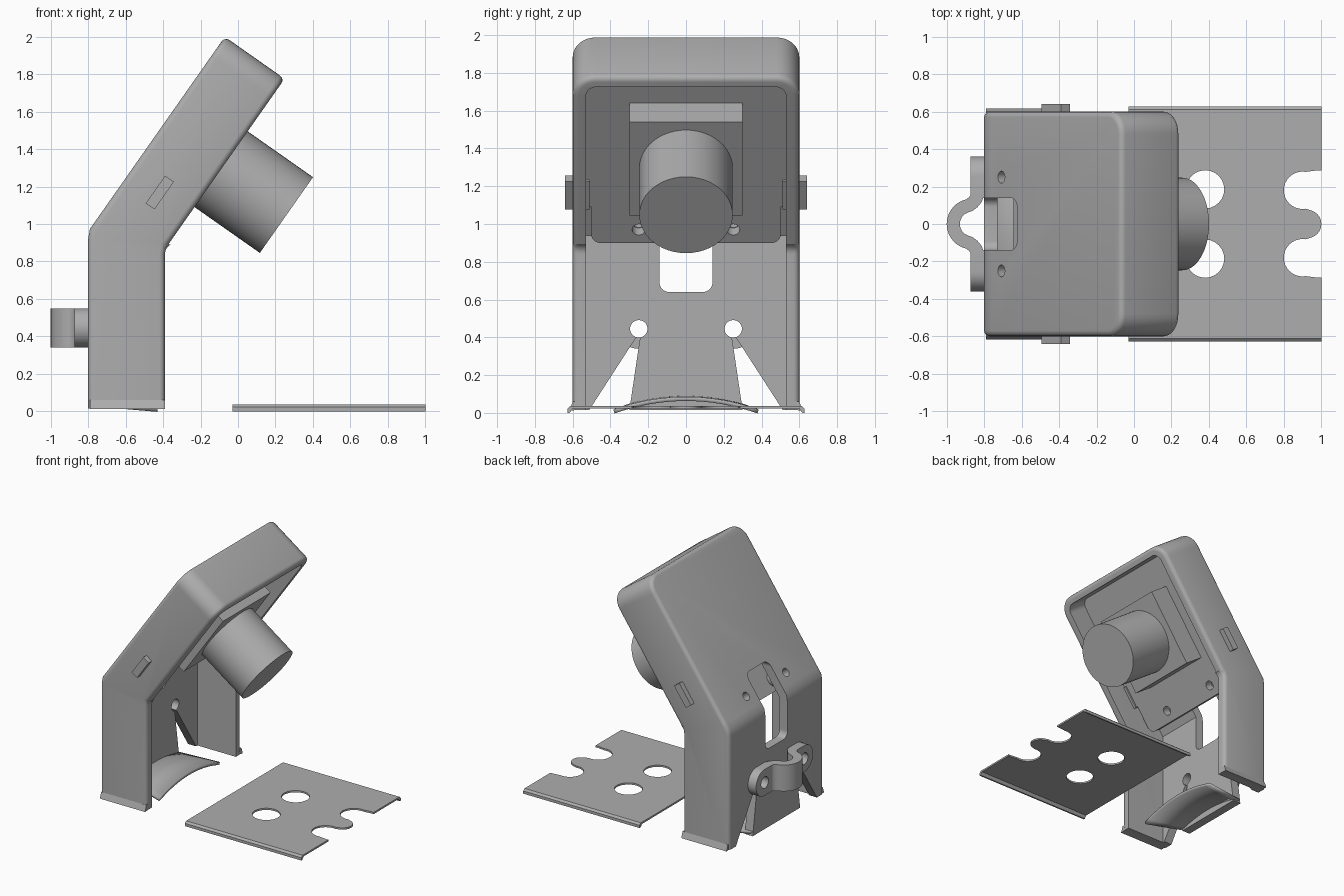
import bpy, bmesh, math
from mathutils import Vector

cube = bpy.data.objects.get("Cube")
if cube:
    bpy.data.objects.remove(cube)

grey = bpy.data.materials.new("plain_grey")
grey.use_nodes = True
colour = (0.42, 0.42, 0.42, 1)
grey.diffuse_color = colour
grey.node_tree.nodes["Principled BSDF"].inputs["Base Color"].default_value = colour

# Tilted frame of the upper housing: s runs up the slope, d goes in from the back
CORNER = Vector((-0.8, 0, 0.96))
UP = Vector((0.73, 0, 1.04)).normalized()
IN = Vector((UP.z, 0, -UP.x))


def tilt(s, y, d):
    return CORNER + UP * s + IN * d + Vector((0, y, 0))


def side(x, z, y):
    return Vector((x, y, z))


def end(y, z, x):
    return Vector((x, y, z))


def flat(x, y, z):
    return Vector((x, y, z))


def finish(name, bm):
    bmesh.ops.recalc_face_normals(bm, faces=bm.faces)
    mesh = bpy.data.meshes.new(name)
    bm.to_mesh(mesh)
    bm.free()
    mesh.materials.append(grey)
    ob = bpy.data.objects.new(name, mesh)
    bpy.context.collection.objects.link(ob)
    return ob


def round_edges(bm, test, radius, segments=5):
    edges = [e for e in bm.edges if test(e.verts[0].co, e.verts[1].co)]
    bmesh.ops.bevel(bm, geom=edges, offset=radius, segments=segments,
                    profile=0.5, affect='EDGES')


def prism_mesh(points, frame, lo, hi):
    bm = bmesh.new()
    a = [bm.verts.new(frame(u, v, lo)) for u, v in points]
    b = [bm.verts.new(frame(u, v, hi)) for u, v in points]
    bm.faces.new(a)
    bm.faces.new(b[::-1])
    n = len(points)
    for i in range(n):
        j = (i + 1) % n
        bm.faces.new((a[i], b[i], b[j], a[j]))
    bmesh.ops.recalc_face_normals(bm, faces=bm.faces)
    return bm


def prism(name, points, frame, lo, hi):
    return finish(name, prism_mesh(points, frame, lo, hi))


def arc(cu, cv, r, a0, a1, n=10):
    angles = [math.radians(a0 + (a1 - a0) * i / n) for i in range(n + 1)]
    return [(cu + r * math.cos(a), cv + r * math.sin(a)) for a in angles]


def circle(cu, cv, r, n=32):
    return arc(cu, cv, r, 0, 360, n)[:-1]


def rect(u0, u1, v0, v1, r=0.0):
    if not r:
        return [(u0, v0), (u1, v0), (u1, v1), (u0, v1)]
    return (arc(u1 - r, v1 - r, r, 0, 90) + arc(u0 + r, v1 - r, r, 90, 180)
            + arc(u0 + r, v0 + r, r, 180, 270) + arc(u1 - r, v0 + r, r, 270, 360))


def cut(ob, *cutters):
    bpy.context.view_layer.objects.active = ob
    for c in cutters:
        mod = ob.modifiers.new("cut", 'BOOLEAN')
        mod.operation, mod.solver, mod.object = 'DIFFERENCE', 'EXACT', c
        bpy.ops.object.modifier_apply(modifier=mod.name)
        bpy.data.objects.remove(c)


def xz(s, d):
    p = tilt(s, 0, d)
    return p.x, p.z


# Housing: bent outline, wide rounding on the top corners, small on the rest
TOP, DEPTH = 1.27, 0.39
outline = [(-0.8, 0.015), (-0.8, 0.92), (-0.79, 0.975), xz(0.07, 0),
           xz(TOP, 0), xz(TOP, DEPTH), xz(0.18, DEPTH), (-0.385, 0.88),
           (-0.39, 0.84), (-0.39, 0.015)]
bm = prism_mesh(outline, side, -0.6, 0.6)


def at_top(p):
    return (p - CORNER).dot(UP) > TOP - 0.002


round_edges(bm, lambda p, q: at_top(p) and at_top(q) and abs(p.y - q.y) < 0.01, 0.12, 8)
sharp = {e for e in bm.edges if e.calc_face_angle(0) > 0.9
         and max(v.co.z for v in e.verts) > 0.1}
bmesh.ops.bevel(bm, geom=list(sharp), offset=0.03, segments=4, profile=0.5, affect='EDGES')
housing = finish("housing", bm)

bm = prism_mesh([(-0.73, -0.2), (-0.73, 0.938), xz(1.21, 0.07), xz(1.21, 0.8), (0.6, -0.2)],
                side, -0.53, 0.53)
round_edges(bm, lambda p, q: abs(p.y - q.y) < 0.01 and min(p.z, q.z) > 1.2
            and (p - CORNER).dot(UP) > 1.2 and (q - CORNER).dot(UP) > 1.2, 0.06)
cut(housing, finish("hollow", bm))

# Back window, tongue slits and fixing holes
cut(housing, prism("window", rect(-0.14, 0.14, 0.64, 1.21, 0.05), end, -1, -0.45))
for m in (1, -1):
    slit = [(m * y, z) for y, z in ((0.24, 0.42), (0.27, 0.39), (0.535, -0.02), (0.305, -0.02))]
    cut(housing,
        prism("slit", slit, end, -0.9, -0.6),
        prism("hole", circle(m * 0.25, 0.445, 0.046), end, -0.9, -0.6),
        prism("screw_hole", circle(0.16, m * 0.25, 0.032), tilt, -0.1, 0.13))

# Inner mounting plate with bosses
plate_shape = (arc(0.123, -0.45, 0.05, 270, 180) + arc(0.123, 0.45, 0.05, 180, 90)
               + [(0.305, 0.5), (0.305, 0.535), (1.22, 0.535),
                  (1.22, -0.535), (0.305, -0.535), (0.305, -0.5)])
plate = prism("mounting_plate", plate_shape, tilt, 0.14, 0.21)
for m in (1, -1):
    cut(plate, prism("screw_hole", circle(0.16, m * 0.25, 0.035), tilt, 0.1, 0.3))
    boss = prism("screw_boss", circle(0.16, m * 0.25, 0.06), tilt, 0.06, 0.145)
    cut(boss, prism("bore", circle(0.16, m * 0.25, 0.032), tilt, 0, 0.2))

# Square base and lens barrel
prism("lens_base", rect(0.375, 0.98, -0.3, 0.3), tilt, 0.2, 0.385)
prism("lens_barrel", circle(0.68, 0, 0.247, 48), tilt, 0.2, 0.816)

# Side latches and flared feet
for m in (1, -1):
    bm = prism_mesh(rect(0.3, 0.48, 0.165, 0.222), lambda s, d, y: tilt(s, y, d),
                    m * 0.51, m * 0.64)
    finish("side_latch", bm)
    foot = [(m * y, z) for y, z in ((0.57, 0.06), (0.6, 0.06), (0.617, 0.012), (0.58, 0.015))]
    prism("foot_flare", foot, end, -0.79, -0.39)

# Curved flap at the bottom of the tongue
bm = bmesh.new()
rows = []
for x, half, top in ((-0.79, 0.3, 0.09), (-0.43, 0.385, 0.085)):
    ys = [half * (i / 8 - 1) for i in range(17)]
    rows.append([bm.verts.new((x, y, top - 0.45 * y * y)) for y in ys])
for i in range(16):
    bm.faces.new((rows[0][i], rows[0][i + 1], rows[1][i + 1], rows[1][i]))
flap = finish("bottom_flap", bm)
thick = flap.modifiers.new("thickness", 'SOLIDIFY')
thick.thickness, thick.offset = 0.022, -1

# Cable clip: two rounded ears and a loop
for m in (1, -1):
    shape = [(m * y, z) for y, z in [(0.14, 0.34)] + arc(0.255, 0.445, 0.105, -90, 90, 16) + [(0.14, 0.55)]]
    ear = prism("clip_ear", shape, end, -0.872, -0.798)
    cut(ear, prism("ear_hole", circle(m * 0.25, 0.445, 0.046), end, -1, -0.6))
half = [(-0.836, 0.2), (-0.836, 0.16), (-0.843, 0.135), (-0.86, 0.115), (-0.88, 0.1)]
path = ([Vector(p) for p in half] + [Vector(p) for p in arc(-0.865, 0, 0.1, 110, 250, 16)]
        + [Vector((x, -y)) for x, y in half[::-1]])
outer, inner = [], []
for i, p in enumerate(path):
    t = (path[min(i + 1, len(path) - 1)] - path[max(i - 1, 0)]).normalized()
    normal = Vector((t.y, -t.x)) * 0.035
    outer.append(tuple(p + normal))
    inner.append(tuple(p - normal))
prism("clip_loop", outer + inner[::-1], flat, 0.34, 0.55)

# Separate floor plate: scalloped end, two holes, turned-down lips
scallop = (arc(1.0, 0.345, 0.06, 270, 255, 2) + arc(0.9, 0.18, 0.1, 80, 280, 18)
           + arc(0.925, 0, 0.075, 75, 0, 8))
edge = [(1.0, 0.61), (1.0, 0.33)] + scallop
half = [(-0.03, 0.61)] + edge
sheet = prism("floor_plate", half + [(x, -y) for x, y in half[-2::-1]], flat, 0.022, 0.036)
for m in (1, -1):
    cut(sheet, prism("round_hole", circle(0.38, m * 0.185, 0.102, 24), flat, -0.1, 0.1))
    lip = [(m * y, z) for y, z in ((0.6, 0.036), (0.612, 0.036), (0.628, 0.022),
                                   (0.628, 0), (0.616, 0), (0.6, 0.022))]
    prism("floor_lip", lip, end, -0.03, 1.0)

# Smooth the rounded parts and keep hard edges
bpy.ops.object.select_all(action='DESELECT')
for ob in bpy.context.scene.objects:
    if ob.type == 'MESH':
        ob.select_set(True)
        bpy.context.view_layer.objects.active = ob
bpy.ops.object.shade_smooth_by_angle(angle=math.radians(35))
